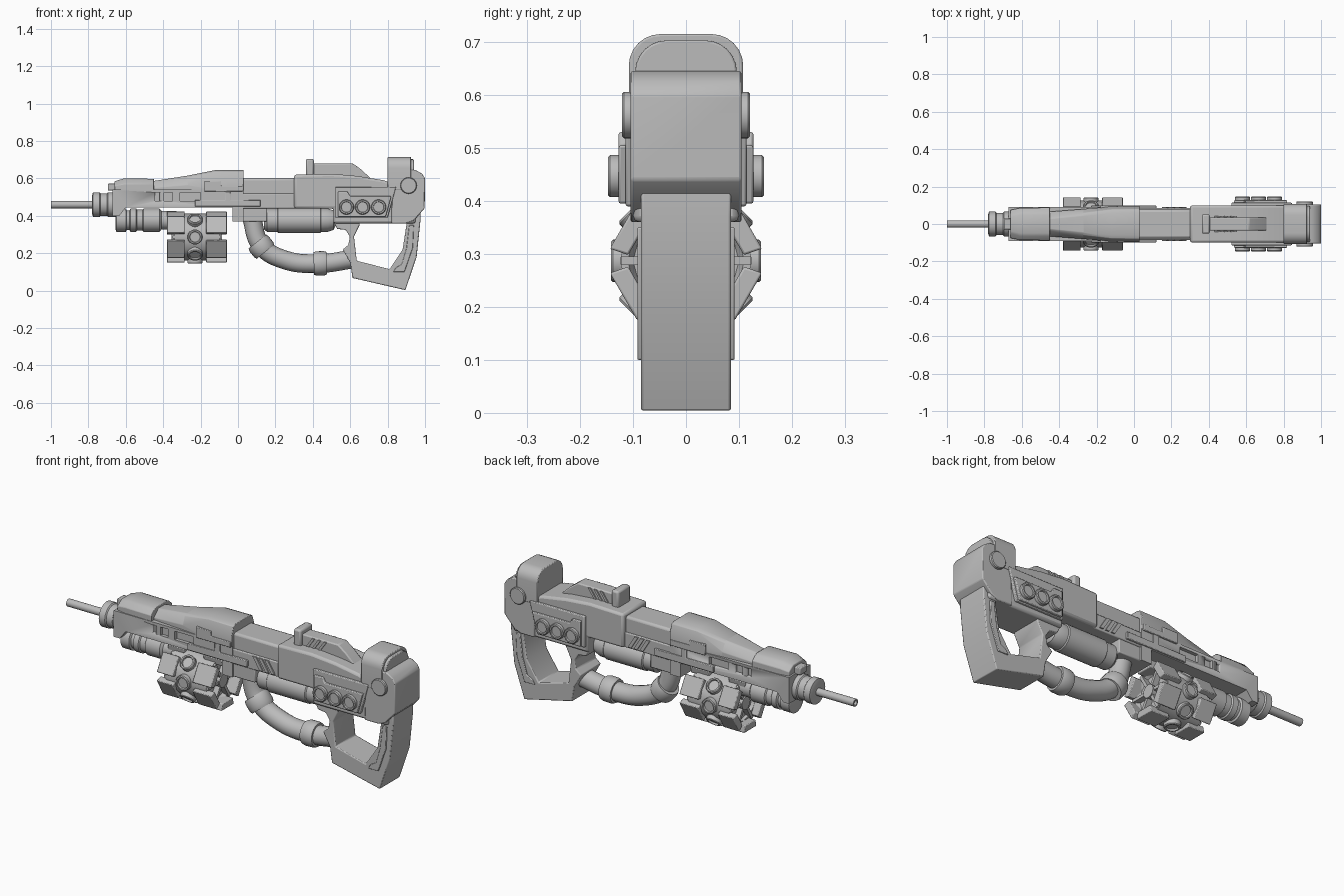
import bpy, bmesh, math
from mathutils import Matrix, Vector

if "Cube" in bpy.data.objects:
    bpy.data.objects.remove(bpy.data.objects["Cube"])

# One flat grey for the whole model
grey = bpy.data.materials.new("matte_grey")
grey.use_nodes = True
grey.diffuse_color = (0.5, 0.5, 0.5, 1)
grey.node_tree.nodes["Principled BSDF"].inputs["Base Color"].default_value = (0.5, 0.5, 0.5, 1)


def finish(name, bm, bevel=0.0, segments=2):
    bmesh.ops.recalc_face_normals(bm, faces=bm.faces)
    mesh = bpy.data.meshes.new(name)
    bm.to_mesh(mesh)
    bm.free()
    mesh.materials.append(grey)
    ob = bpy.data.objects.new(name, mesh)
    bpy.context.collection.objects.link(ob)
    bpy.ops.object.select_all(action='DESELECT')
    ob.select_set(True)
    bpy.context.view_layer.objects.active = ob
    bpy.ops.object.shade_smooth_by_angle(angle=math.radians(35))
    if bevel:
        m = ob.modifiers.new("bevel", 'BEVEL')
        m.width, m.segments, m.limit_method = bevel, segments, 'ANGLE'
    return ob


def loft(name, rings, bevel=0.0, segments=2):
    """Skin a row of equal-length rings and cap both ends."""
    bm = bmesh.new()
    rows = [[bm.verts.new(p) for p in ring] for ring in rings]
    n = len(rows[0])
    for a, b in zip(rows, rows[1:]):
        for i in range(n):
            bm.faces.new((a[i], a[(i + 1) % n], b[(i + 1) % n], b[i]))
    bm.faces.new(rows[0])
    bm.faces.new(rows[-1])
    return finish(name, bm, bevel, segments)


def side(name, pts, y0, y1, bevel=0.006):
    """Extrude an (x, z) outline along y."""
    return loft(name, [[(x, y, z) for x, z in pts] for y in (y0, y1)], bevel)


def slab(name, pts, half, bevel=0.006):
    return side(name, pts, -half, half, bevel)


def rect(x0, x1, z0, z1):
    return [(x0, z0), (x1, z0), (x1, z1), (x0, z1)]


def lathe(name, profile, z, n=32):
    """Turn an (x, radius) profile about a line along x."""
    angles = [2 * math.pi * i / n for i in range(n)]
    return loft(name, [[(x, r * math.cos(a), z + r * math.sin(a)) for a in angles] for x, r in profile])


def knob(name, at, normal, profile, n=28):
    """Turn a (height, radius) profile about any direction."""
    rot = Vector(normal).to_track_quat('Z', 'Y').to_matrix()
    angles = [2 * math.pi * i / n for i in range(n)]
    return loft(name, [[Vector(at) + rot @ Vector((r * math.cos(a), r * math.sin(a), h)) for a in angles]
                       for h, r in profile])


def tube(name, pts, radius):
    cu = bpy.data.curves.new(name, 'CURVE')
    cu.dimensions = '3D'
    cu.bevel_depth, cu.bevel_resolution, cu.use_fill_caps = radius, 6, True
    sp = cu.splines.new('BEZIER')
    sp.bezier_points.add(len(pts) - 1)
    for bp, (x, z) in zip(sp.bezier_points, pts):
        bp.co = (x, 0, z)
        bp.handle_left_type = bp.handle_right_type = 'AUTO'
    cu.materials.append(grey)
    ob = bpy.data.objects.new(name, cu)
    bpy.context.collection.objects.link(ob)


def cut(ob, pts, y0, y1):
    cutter = side(ob.name + "_cutter", pts, y0, y1, 0)
    cutter.hide_render = True
    cutter.display_type = 'WIRE'
    cutter.hide_set(True)
    m = ob.modifiers.new("cut", 'BOOLEAN')
    m.operation, m.object, m.solver = 'DIFFERENCE', cutter, 'EXACT'


SIDES = ((-1, "right"), (1, "left"))

# Barrel with a hollow tip, and its collar
lathe("barrel", [(-0.94, 0.012), (-1.0, 0.012), (-1.0, 0.02), (-0.76, 0.02)], 0.46, 20)
lathe("barrel_collar", [(-0.78, 0.05), (-0.775, 0.066), (-0.74, 0.066), (-0.735, 0.06),
                        (-0.70, 0.06), (-0.695, 0.066), (-0.64, 0.066)], 0.46)

# Front body with side slots
body = slab("front_body", [(-0.67, 0.40), (-0.635, 0.40), (-0.60, 0.445), (-0.03, 0.445),
                           (-0.03, 0.37), (0.03, 0.37), (0.03, 0.54), (-0.67, 0.54)], 0.09, 0)
for s, label in SIDES:
    for x0, x1 in ((-0.445, -0.42), (-0.395, -0.35), (-0.31, -0.20)):
        cut(body, rect(x0, x1, 0.48, 0.525), *sorted((s * 0.072, s * 0.12)))
    side("body_rail_" + label, [(-0.23, 0.45), (0.12, 0.45), (0.12, 0.485), (-0.04, 0.485),
                                (-0.04, 0.53), (-0.07, 0.53), (-0.07, 0.485), (-0.23, 0.485)],
         s * 0.08, s * 0.098, 0.003)
slab("front_sight_base", rect(-0.695, -0.64, 0.535, 0.572), 0.03, 0.004)


# Upper covers: chamfered sections that widen to the rear
def cover(name, stations, base):
    loft(name, [[(x, -w, base), (x, -w, zs), (x, -t, zt - 0.008), (x, -t * 0.75, zt),
                 (x, t * 0.75, zt), (x, t, zt - 0.008), (x, w, zs), (x, w, base)]
                for x, w, t, zs, zt in stations], 0.003)


cover("front_cover", [(-0.66, 0.075, 0.05, 0.56, 0.585), (-0.61, 0.085, 0.065, 0.57, 0.60),
                      (-0.45, 0.088, 0.065, 0.57, 0.598)], 0.53)
cover("tapered_cover", [(-0.46, 0.065, 0.035, 0.55, 0.585), (-0.27, 0.08, 0.06, 0.565, 0.615),
                        (-0.12, 0.094, 0.078, 0.59, 0.645), (0.03, 0.096, 0.08, 0.59, 0.645)], 0.535)
for s, label in SIDES:
    side("cover_step_" + label, [(-0.18, 0.53), (0.025, 0.53), (0.025, 0.56), (-0.09, 0.56),
                                 (-0.09, 0.587), (-0.18, 0.587)], s * 0.06, s * 0.1, 0.003)

# Middle body
slab("middle_upper", rect(0.02, 0.32, 0.50, 0.602), 0.077, 0.012)
slab("middle_lower", rect(0.02, 0.32, 0.44, 0.52), 0.085, 0.005)
slab("middle_block", rect(0.0, 0.155, 0.37, 0.45), 0.08, 0.005)
for s, label in SIDES:
    for i in range(3):
        x = 0.15 + i * 0.035
        side(f"slanted_rib_{label}_{i}", [(x, 0.515), (x + 0.02, 0.515), (x + 0.06, 0.45), (x + 0.04, 0.45)],
             s * 0.08, s * 0.092, 0)

# Receiver
slab("receiver", [(0.30, 0.44), (0.51, 0.44), (0.51, 0.36), (0.95, 0.36), (0.95, 0.57), (0.84, 0.57),
                  (0.78, 0.59), (0.64, 0.613), (0.50, 0.625), (0.30, 0.62)], 0.1, 0.012)
for s, label in SIDES:
    side("side_panel_" + label, [(0.52, 0.39), (0.80, 0.39), (0.845, 0.555), (0.52, 0.555)],
         s * 0.095, s * 0.114, 0.004)
    side("side_panel_face_" + label, [(0.535, 0.395), (0.79, 0.395), (0.82, 0.505), (0.60, 0.505),
                                      (0.585, 0.53), (0.535, 0.53)], s * 0.11, s * 0.127, 0.004)
    for i in range(3):
        knob(f"side_knob_{label}_{i}", (0.58 + 0.086 * i, s * 0.11, 0.447), (0, s, 0),
             [(0, 0.04), (0.033, 0.04), (0.037, 0.036), (0.037, 0.029), (0.03, 0.027)])
    knob("pivot_disc_" + label, (0.912, s * 0.09, 0.562), (0, s, 0),
         [(0, 0.044), (0.027, 0.044), (0.031, 0.04)])

# Top sight
slab("sight_rail", [(0.38, 0.61), (0.72, 0.59), (0.66, 0.647), (0.615, 0.68), (0.40, 0.68)], 0.036)
slab("sight_blade", rect(0.363, 0.405, 0.61, 0.705), 0.052, 0.01)
for s, label in SIDES:
    for i in range(3):
        x = 0.43 + i * 0.035
        side(f"sight_rib_{label}_{i}", [(x, 0.625), (x + 0.015, 0.625), (x + 0.05, 0.675), (x + 0.035, 0.675)],
             s * 0.03, s * 0.042, 0)


# Rear hump with a rounded top, and the butt block below it
def arch(half, top, base, corner):
    pts = [(half, base)]
    for cx, start in ((half - corner, 0), (corner - half, 90)):
        for i in range(7):
            a = math.radians(start + i * 15)
            pts.append((cx + corner * math.cos(a), top - corner + corner * math.sin(a)))
    return pts + [(-half, base)]


for name, x0, x1, inset in (("rear_hump", 0.80, 0.925, 0), ("rear_hump_face", 0.92, 0.94, 0.012)):
    outline = arch(0.108 - inset, 0.715 - inset, 0.54, 0.06)
    loft(name, [[(x, y, z) for y, z in outline] for x in (x0, x1)], 0.004)
slab("butt_block", [(0.82, 0.36), (0.90, 0.36), (0.94, 0.375), (0.998, 0.44), (1.0, 0.60), (0.985, 0.625),
                    (0.95, 0.645), (0.87, 0.645), (0.825, 0.61)], 0.105, 0.005)

# Open stock and its raised rear panels
slab("stock_loop", [(0.51, 0.42), (0.51, 0.37), (0.53, 0.33), (0.575, 0.325), (0.598, 0.29), (0.59, 0.245),
                    (0.56, 0.22), (0.60, 0.15), (0.612, 0.068), (0.895, 0.003), (0.955, 0.18), (0.975, 0.37),
                    (0.975, 0.42), (0.90, 0.42), (0.90, 0.35), (0.88, 0.22), (0.81, 0.115), (0.635, 0.16),
                    (0.62, 0.29), (0.65, 0.35), (0.65, 0.42)], 0.085, 0.005)
for s, label in SIDES:
    side("stock_panel_" + label, [(0.915, 0.35), (0.94, 0.35), (0.935, 0.23), (0.89, 0.10), (0.83, 0.10),
                                  (0.845, 0.125), (0.875, 0.14), (0.90, 0.225)], s * 0.08, s * 0.092, 0.003)

# Curved hand grip and its collars
tube("grip_tube", [(0.07, 0.40), (0.125, 0.24), (0.25, 0.165), (0.43, 0.145), (0.62, 0.17)], 0.05)
for name, at, along in (("grip_collar_front", (0.125, 0, 0.235), (0.62, 0, -0.78)),
                        ("grip_collar_rear", (0.44, 0, 0.146), (1, 0, 0.03))):
    knob(name, at, along, [(-0.035, 0.052), (-0.035, 0.06), (-0.02, 0.065), (0.02, 0.065),
                           (0.035, 0.06), (0.035, 0.052)])

# Gas tank and front under-barrel tube
lathe("gas_tank", [(0.14, 0.05), (0.155, 0.062), (0.21, 0.062), (0.215, 0.068), (0.44, 0.068), (0.445, 0.063),
                   (0.48, 0.062), (0.51, 0.052), (0.52, 0.035)], 0.377)
lathe("under_tube", [(-0.655, 0.05), (-0.65, 0.063), (-0.60, 0.063), (-0.595, 0.053), (-0.58, 0.053),
                     (-0.575, 0.063), (-0.545, 0.063), (-0.54, 0.056), (-0.51, 0.056), (-0.505, 0.063),
                     (-0.42, 0.063), (-0.41, 0.05), (-0.33, 0.05)], 0.377)

# Drum magazine: recessed core, armour plates, ring knobs and end ribs
DRUM_Z = 0.287
lathe("drum_core", [(-0.32, 0.10), (-0.34, 0.10), (-0.34, 0.125), (-0.10, 0.125), (-0.10, 0.11), (-0.12, 0.10)],
      DRUM_Z, 12)
lathe("drum_hub", [(-0.355, 0.035), (-0.085, 0.035)], DRUM_Z, 12)
for k in range(6):
    turn = Matrix.Translation((0, 0, DRUM_Z)) @ Matrix.Rotation(math.radians(60 * k + 30), 4, 'X')
    for x0, x1, end in ((-0.38, -0.285, "front"), (-0.17, -0.06, "rear")):
        wedge = [(0.10, -0.045), (0.136, -0.052), (0.136, 0.052), (0.10, 0.045)]
        loft(f"drum_plate_{end}_{k}", [[turn @ Vector((x, y, z)) for y, z in wedge] for x in (x0, x1)], 0.004)
    bar = [(0.02, -0.008), (0.122, -0.008), (0.122, 0.008), (0.02, 0.008)]
    loft(f"drum_rib_{k}", [[turn @ Matrix.Rotation(math.pi / 6, 4, 'X') @ Vector((x, y, z)) for y, z in bar]
                           for x in (-0.35, -0.09)])
for k, deg in enumerate((0, 45, 135, 180, 225, 270, 315)):
    d = Vector((0, math.cos(math.radians(deg)), math.sin(math.radians(deg))))
    knob(f"drum_ring_{k}", Vector((-0.23, 0, DRUM_Z)) + d * 0.105, d,
         [(0, 0.04), (0.033, 0.04), (0.037, 0.036), (0.037, 0.029), (0.028, 0.027)])
